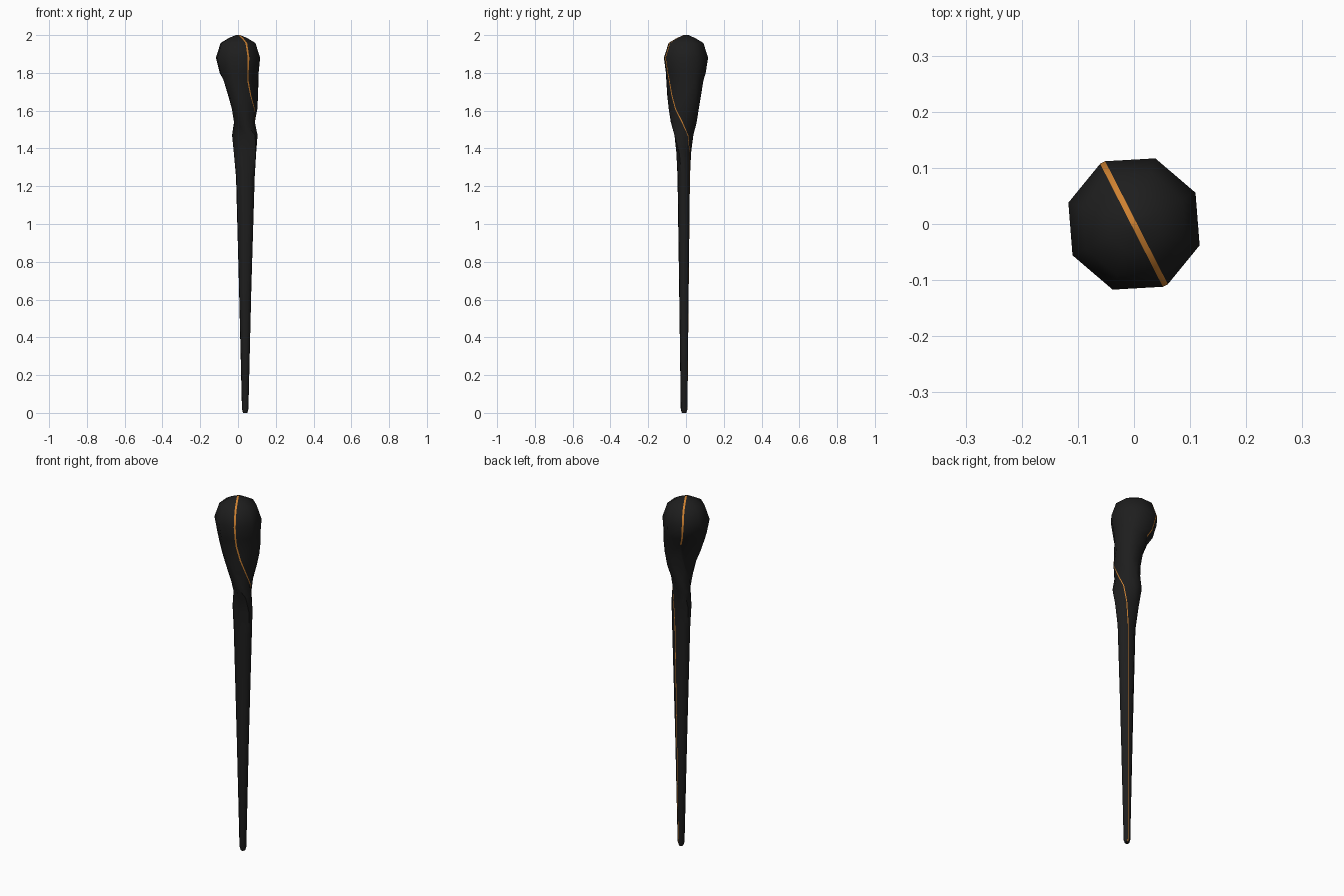
import bpy, bmesh, math

if "Cube" in bpy.data.objects:
    bpy.data.objects.remove(bpy.data.objects["Cube"])


def material(name, rgb):
    m = bpy.data.materials.new(name)
    m.diffuse_color = (*rgb, 1)
    m.use_nodes = True
    m.node_tree.nodes["Principled BSDF"].inputs["Base Color"].default_value = m.diffuse_color
    return m


black = material("black_wood", (0.013, 0.013, 0.013))
orange = material("orange_inlay", (0.62, 0.22, 0.03))

# Oval sections, bottom to top:
# z, centre x, centre y, half length, half width, turn in degrees, inlay half width
SECTIONS = [
    (0.00, 0.038, -0.010, 0.012, 0.012, 180, 0.0015),
    (0.02, 0.038, -0.010, 0.018, 0.018, 180, 0.002),
    (0.65, 0.038, -0.011, 0.034, 0.026, 180, 0.002),
    (1.25, 0.039, -0.012, 0.052, 0.034, 180, 0.0025),
    (1.38, 0.037, -0.012, 0.064, 0.038, 168, 0.0025),
    (1.47, 0.036, -0.011, 0.076, 0.042, 148, 0.0025),
    (1.54, 0.034, -0.012, 0.070, 0.054, 104, 0.003),
    (1.61, 0.035, -0.012, 0.083, 0.066, 72, 0.003),
    (1.68, 0.027, -0.010, 0.096, 0.074, 55, 0.0035),
    (1.76, 0.016, -0.006, 0.110, 0.088, 46, 0.004),
    (1.80, 0.006, -0.001, 0.113, 0.106, 45, 0.004),
    (1.88, 0.000, 0.000, 0.123, 0.123, 45, 0.005),
    (1.958, 0.000, 0.000, 0.097, 0.097, 45, 0.005),
    (1.985, 0.000, 0.000, 0.050, 0.050, 45, 0.005),
    (2.00, 0.000, 0.000, 0.012, 0.012, 45, 0.005),
]
SIDES = 8
START = math.radians(-108)   # inlay corner relative to the long axis


def section_points(z, cx, cy, a, b, turn, w):
    """Eight-sided oval whose first and opposite corners are split for the inlay."""
    t = math.radians(turn)
    pts = []
    for i in range(SIDES):
        p = START + 2 * math.pi * i / SIDES
        u, v = a * math.cos(p), b * math.sin(p)
        du, dv = -a * math.sin(p), b * math.cos(p)
        n = math.hypot(du, dv)
        for s in ((-w, w) if i % 4 == 0 else (0,)):
            uu, vv = u + s * du / n, v + s * dv / n
            pts.append((cx + uu * math.cos(t) - vv * math.sin(t),
                        cy + uu * math.sin(t) + vv * math.cos(t), z))
    return pts


# Staff: lofted shaft, twisted neck and knob
bm = bmesh.new()
rings = [[bm.verts.new(p) for p in section_points(*s)] for s in SECTIONS]
count = len(rings[0])
for row, (lo, hi) in enumerate(zip(rings, rings[1:])):
    for i in range(count):
        j = (i + 1) % count
        f = bm.faces.new((lo[i], lo[j], hi[j], hi[i]))
        # Full-length inlay on one corner, knob-only inlay on the other
        if i == 0 or (i == 5 and SECTIONS[row][0] > 1.75):
            f.material_index = 1

# End caps, with the inlay crossing the crown
bm.faces.new(rings[0][::-1])
top = rings[-1]
bm.faces.new((top[0], top[1], top[5], top[6])).material_index = 1
bm.faces.new(top[1:6])
bm.faces.new(top[6:] + top[:1])

bmesh.ops.recalc_face_normals(bm, faces=bm.faces)
mesh = bpy.data.meshes.new("staff")
bm.to_mesh(mesh)
bm.free()
mesh.materials.append(black)
mesh.materials.append(orange)
staff = bpy.data.objects.new("staff", mesh)
bpy.context.collection.objects.link(staff)

bpy.context.view_layer.objects.active = staff
staff.select_set(True)
bpy.ops.object.shade_smooth_by_angle(angle=math.radians(60))
